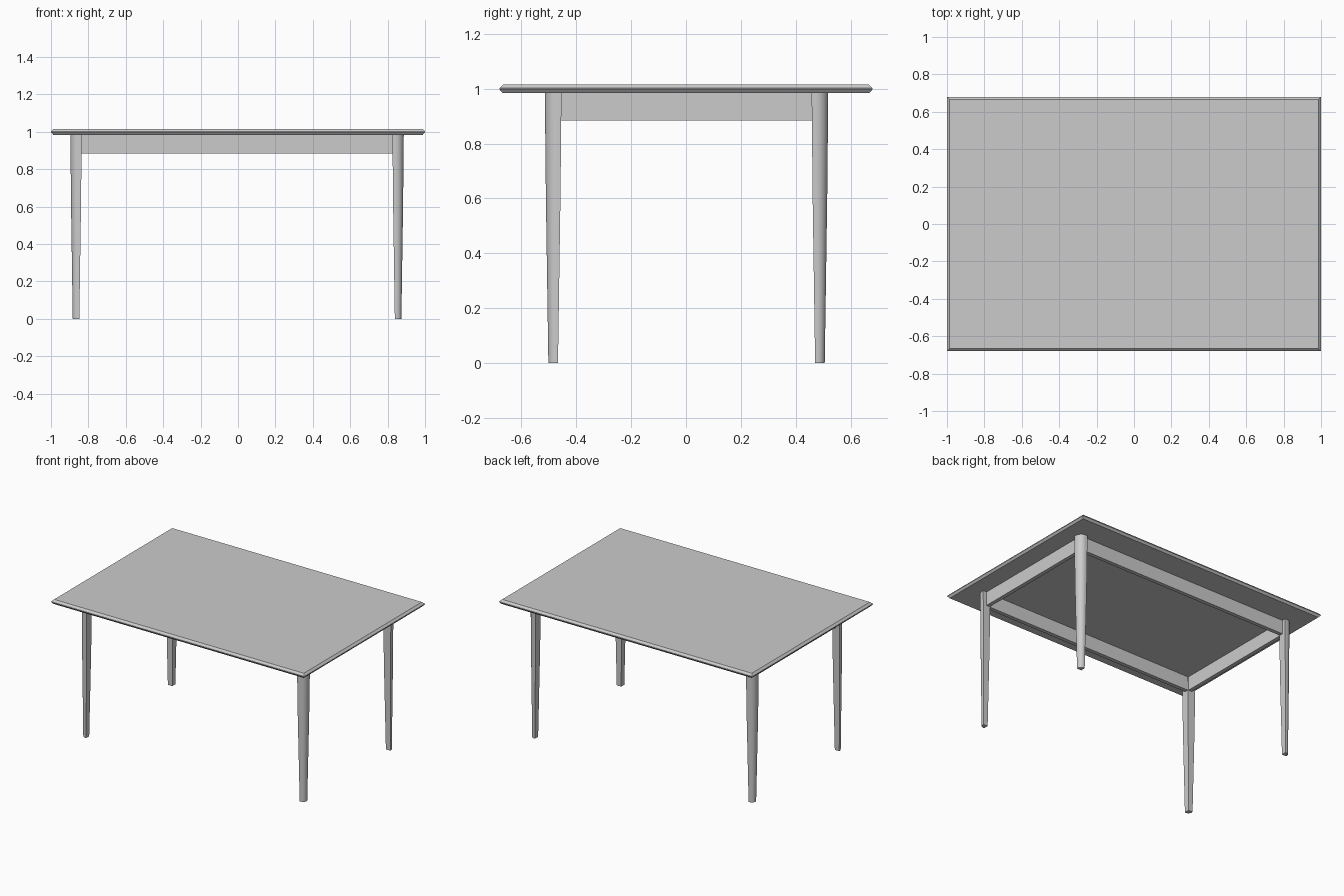
import bpy, bmesh, math

if "Cube" in bpy.data.objects:
    bpy.data.objects.remove(bpy.data.objects["Cube"])


def loft(name, rings, smooth=False):
    """Build a closed solid from stacked rings of points."""
    bm = bmesh.new()
    loops = [[bm.verts.new(p) for p in ring] for ring in rings]
    n = len(loops[0])
    for a, b in zip(loops, loops[1:]):
        for i in range(n):
            j = (i + 1) % n
            bm.faces.new((a[i], a[j], b[j], b[i]))
    bm.faces.new(loops[0])
    bm.faces.new(loops[-1])
    bmesh.ops.recalc_face_normals(bm, faces=bm.faces)
    mesh = bpy.data.meshes.new(name)
    bm.to_mesh(mesh)
    bm.free()
    obj = bpy.data.objects.new(name, mesh)
    bpy.context.collection.objects.link(obj)
    if smooth:
        bpy.ops.object.select_all(action='DESELECT')
        obj.select_set(True)
        bpy.context.view_layer.objects.active = obj
        bpy.ops.object.shade_smooth_by_angle(angle=math.radians(35))
    return obj


def rect(x0, x1, y0, y1, z):
    return [(x0, y0, z), (x1, y0, z), (x1, y1, z), (x0, y1, z)]


def box(name, x0, x1, y0, y1, z0, z1):
    return loft(name, [rect(x0, x1, y0, y1, z) for z in (z0, z1)])


# Table top with an edge bevelled to a ridge
loft("table_top", [rect(-1 + i, 1 - i, -0.68 + i, 0.68 - i, z)
                   for i, z in ((0.012, 0.984), (0.0, 0.998), (0.0, 1.002), (0.014, 1.016))])

CX, CY = -0.005, 0.002   # the underframe sits slightly off centre
LX, LY = 0.861, 0.486    # leg centres


def leg_ring(x, y, sx, sy, half, z, segments=8):
    # Square section whose outer corner is a large round
    r = 1.5 * half
    pts = [(-half, half), (-half, -half), (half, -half)]
    for i in range(segments + 1):
        a = math.pi / 2 * i / segments
        pts.append((half - r + r * math.cos(a), half - r + r * math.sin(a)))
    return [(x + sx * px, y + sy * py, z) for px, py in pts]


# Tapered legs, round corner facing outwards
for sx, side in ((-1, "left"), (1, "right")):
    for sy, end in ((-1, "front"), (1, "back")):
        loft(f"{end}_{side}_leg",
             [leg_ring(CX + sx * LX, CY + sy * LY, sx, sy, h, z)
              for h, z in ((0.0175, 0.0), (0.0265, 0.6), (0.0303, 0.985))], smooth=True)

# Apron rails between the legs
for s, x_name, y_name in ((-1, "left", "front"), (1, "right", "back")):
    y = sorted((CY + s * 0.46, CY + s * 0.488))
    box(f"{y_name}_apron", CX - 0.84, CX + 0.84, *y, 0.885, 0.985)
    x = sorted((CX + s * 0.835, CX + s * 0.863))
    box(f"{x_name}_apron", *x, CY - 0.465, CY + 0.465, 0.885, 0.985)
